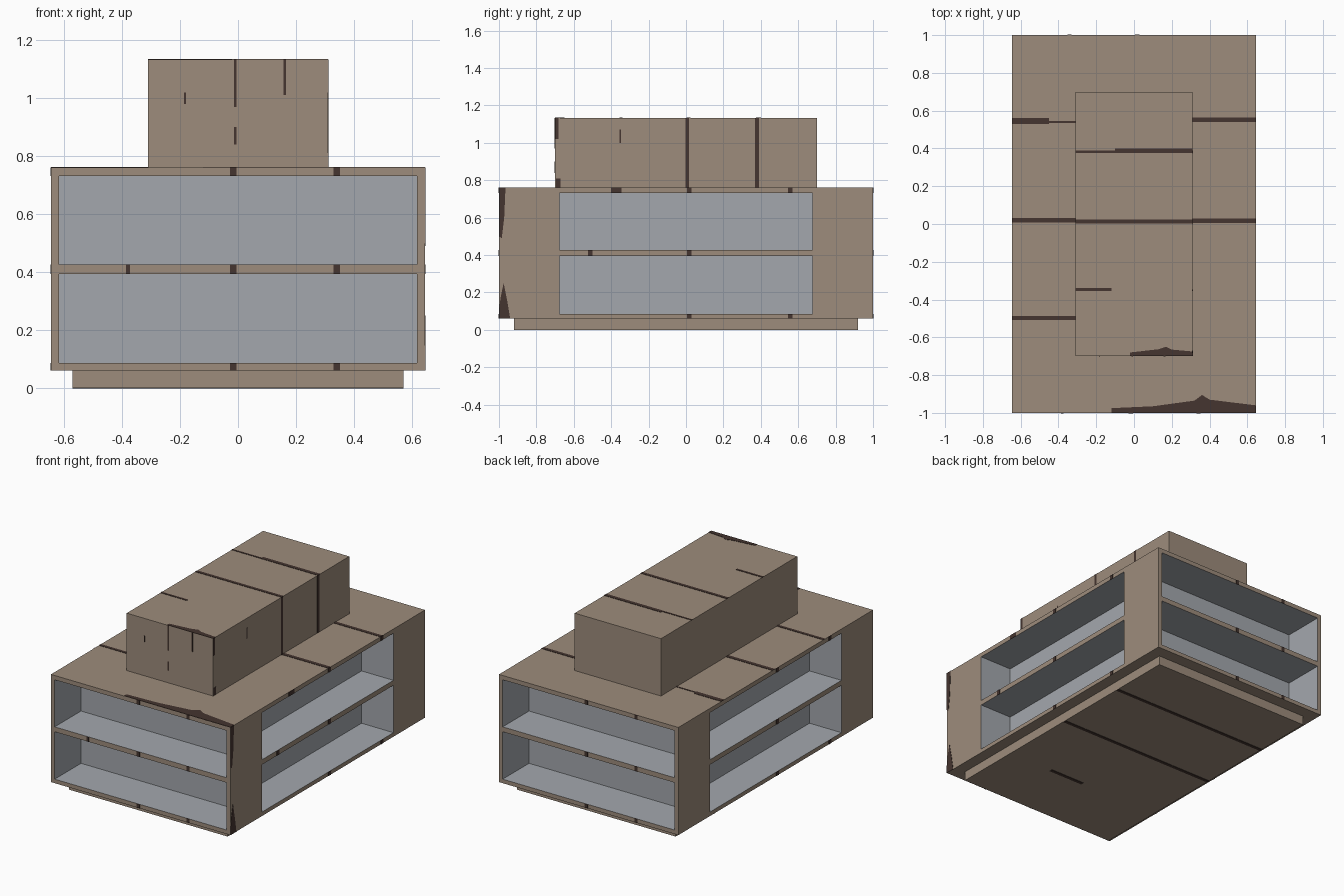
import bpy, bmesh
from mathutils import Vector

if "Cube" in bpy.data.objects:
    bpy.data.objects.remove(bpy.data.objects["Cube"])

def material(name, rgb):
    m = bpy.data.materials.new(name)
    m.diffuse_color = (*rgb, 1)
    m.use_nodes = True
    m.node_tree.nodes["Principled BSDF"].inputs["Base Color"].default_value = m.diffuse_color
    return m

WOOD = material("brown_wood", (0.337, 0.262, 0.200))
GREY = material("grey_lining", (0.37, 0.39, 0.42))
DARK = material("dark_crack", (0.058, 0.035, 0.029))
X, Y, Z = Vector((1, 0, 0)), Vector((0, 1, 0)), Vector((0, 0, 1))

def finish(name, bm, mats):
    me = bpy.data.meshes.new(name)
    bm.to_mesh(me)
    bm.free()
    for m in mats:
        me.materials.append(m)
    ob = bpy.data.objects.new(name, me)
    bpy.context.collection.objects.link(ob)
    return ob

def box(name, hx, hy, z0, z1):
    bm = bmesh.new()
    bmesh.ops.create_cube(bm, size=1)
    for v in bm.verts:
        v.co = Vector((v.co.x * 2 * hx, v.co.y * 2 * hy, z0 + (v.co.z + .5) * (z1 - z0)))
    return finish(name, bm, [WOOD])

box("base_plinth", 0.57, 0.92, 0.0, 0.06)
box("top_riser", 0.31, 0.70, 0.76, 1.133)

# cabinet body: each side is a panel with two lined recesses
HX, HY, Z0, Z1 = 0.645, 1.0, 0.06, 0.76
ZS = [Z0, 0.086, 0.394, 0.426, 0.732, Z1]
bm = bmesh.new()

def quad(pts, mat=0):
    f = bm.faces.new([bm.verts.new(p) for p in pts])
    f.material_index = mat

def side(n, h, w, o, depth):
    t = Vector((-n.y, n.x, 0))
    P = lambda u, z, d=0: t * u + Z * z + n * (h - d)
    us = [-w, -o, o, w]
    for i in range(3):
        for j in range(5):
            c = [(us[i], ZS[j]), (us[i + 1], ZS[j]), (us[i + 1], ZS[j + 1]), (us[i], ZS[j + 1])]
            if i == 1 and j in (1, 3):
                quad([P(*a, depth) for a in c], 1)
                for k in range(4):
                    a, b = c[k], c[(k + 1) % 4]
                    quad([P(*a), P(*b), P(*b, depth), P(*a, depth)], 1)
            else:
                quad([P(*a) for a in c])

for s in (-1, 1):
    side(Y * s, HY, HX, 0.618, 0.27)
    side(X * s, HX, HY, 0.676, 0.23)
quad([(-HX, -HY, Z1), (HX, -HY, Z1), (HX, HY, Z1), (-HX, HY, Z1)])
quad([(-HX, HY, Z0), (HX, HY, Z0), (HX, -HY, Z0), (-HX, -HY, Z0)])
bmesh.ops.remove_doubles(bm, verts=bm.verts, dist=1e-5)
finish("cabinet_body", bm, [WOOD, GREY])

# dark cracks: very thin plates on the wood faces
bm = bmesh.new()

def mark(n, h, pts):
    u, v = (X, Y) if n.z else (Vector((-n.y, n.x, 0)), Z)
    rings = [[bm.verts.new(u * a + v * b + n * (h + e)) for a, b in pts] for e in (-.002, .002)]
    for r in rings:
        bm.faces.new(r)
    for k in range(len(pts)):
        m = (k + 1) % len(pts)
        bm.faces.new([rings[0][k], rings[0][m], rings[1][m], rings[1][k]])

def rect(n, h, a0, a1, b0, b1):
    mark(n, h, [(a0, b0), (a1, b0), (a1, b1), (a0, b1)])

# cracks across the cabinet top, riser top and underside
for x0, x1, y0, y1 in [(-.645, -.45, .53, .56), (-.45, -.31, .535, .545), (.31, .645, .54, .563),
                       (-.645, -.31, .008, .033), (.31, .645, .005, .03), (-.645, -.31, -.508, -.488)]:
    rect(Z, Z1, x0, x1, y0, y1)
mark(Z, Z1, [(-.12, -1), (.645, -1), (.645, -.96), (.40, -.93), (.36, -.905), (.32, -.935), (.1, -.965), (-.12, -.975)])
for x0, x1, y0, y1 in [(-.31, -.1, .376, .388), (-.1, .31, .375, .4), (-.31, .31, .003, .024), (-.31, -.12, -.355, -.34)]:
    rect(Z, 1.133, x0, x1, y0, y1)
mark(Z, 1.133, [(-.02, -.7), (.31, -.7), (.31, -.675), (.2, -.665), (.17, -.65), (.13, -.663), (-.02, -.68)])
for x0, x1, y in [(-.57, .57, .51), (-.57, .57, .01), (0, .25, -.5)]:
    rect(-Z, 0, x0, x1, y, y + .022)

# cracks on the shelf rims
RIMS = [(ZS[0], ZS[1]), (ZS[2], ZS[3]), (ZS[4], ZS[5])]
for s in (-1, 1):
    for j, (b0, b1) in enumerate(RIMS):
        for a in (-.018, .34):
            rect(Y * s, HY, a - .01, a + .012, b0, b1)
        for a in (.005, .545):
            if not (j == 1 and a > .5):
                rect(X * s, HX, a, a + .025, b0, b1)
rect(-Y, HY, -.387, -.373, *RIMS[1])
rect(X, HX, -.525, -.5, *RIMS[1])
rect(X, HX, -.4, -.345, *RIMS[2])

# cracks on the front right corner and the riser sides
mark(X, HX, [(-1, .5), (-.985, .49), (-.972, .6), (-.965, .76), (-1, .76)])
mark(X, HX, [(-1, .06), (-.94, .06), (-.955, .15), (-.975, .25), (-.99, .18), (-1, .11)])
for a0, a1, b0, b1 in [(-.003, .017, .76, 1.133), (.37, .39, .76, 1.133), (-.356, -.348, 1.0, 1.07),
                       (-.7, -.683, 1.02, 1.133), (-.695, -.67, .76, .81)]:
    rect(X, .31, a0, a1, b0, b1)
for a0, a1, b0, b1 in [(-.014, -.006, .97, 1.133), (-.014, -.006, .84, .9), (.157, .166, 1.01, 1.133),
                       (-.186, -.18, .98, 1.02)]:
    rect(-Y, .7, a0, a1, b0, b1)
bmesh.ops.recalc_face_normals(bm, faces=bm.faces)
finish("wood_cracks", bm, [DARK])
